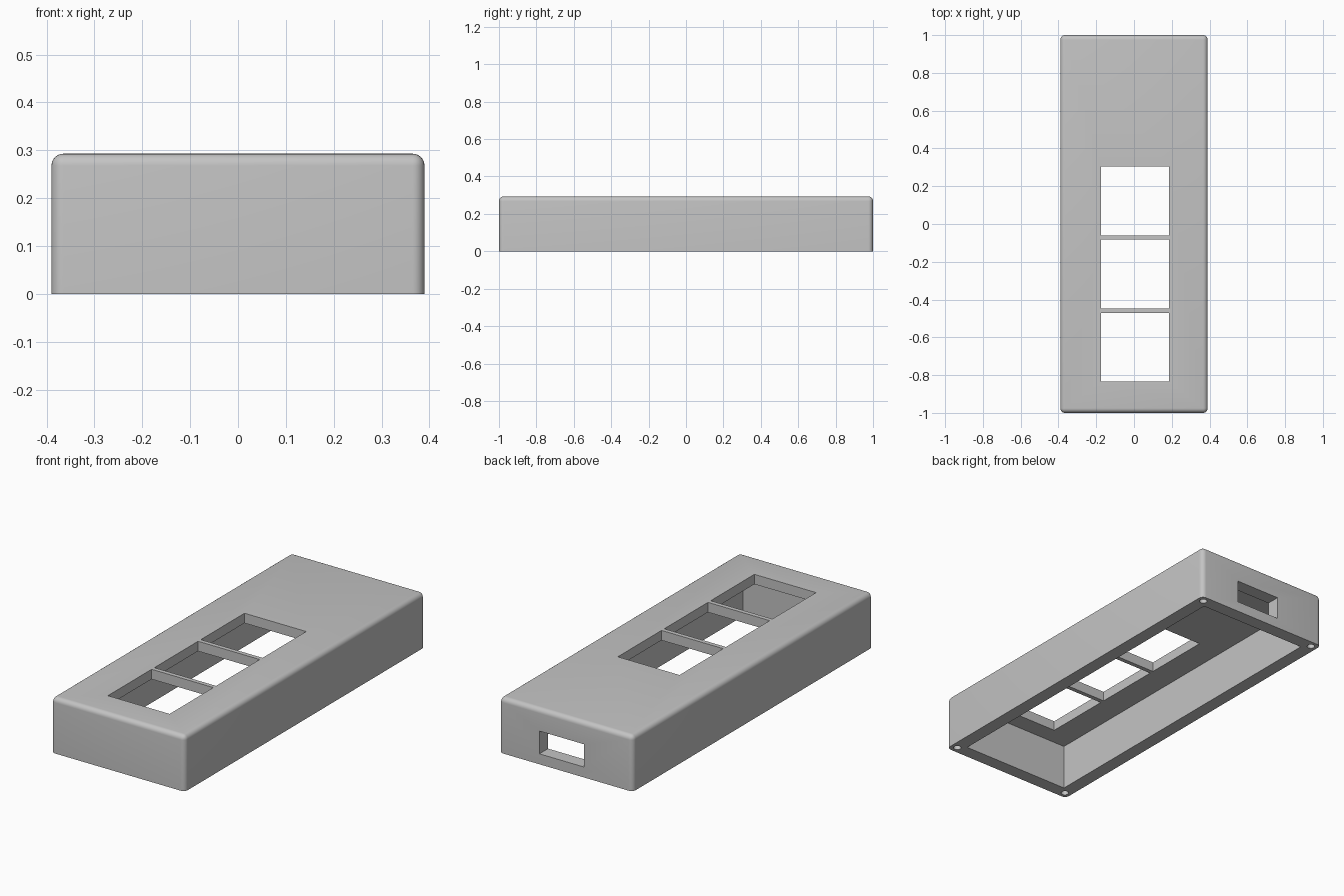
import bpy
import bmesh
import math

if "Cube" in bpy.data.objects:
    bpy.data.objects.remove(bpy.data.objects["Cube"], do_unlink=True)

HALF_X, HALF_Y, HEIGHT = 0.39, 1.0, 0.293
WALL, ROOF, ROUND = 0.072, 0.052, 0.025

grey = bpy.data.materials.new("plain grey")
grey.use_nodes = True
colour = (0.55, 0.55, 0.55, 1)
grey.diffuse_color = colour
grey.node_tree.nodes["Principled BSDF"].inputs["Base Color"].default_value = colour


def add_object(name, bm):
    mesh = bpy.data.meshes.new(name)
    bm.to_mesh(mesh)
    bm.free()
    mesh.materials.append(grey)
    obj = bpy.data.objects.new(name, mesh)
    bpy.context.collection.objects.link(obj)
    return obj


def box_mesh(low, high):
    bm = bmesh.new()
    bmesh.ops.create_cube(bm, size=1)
    for v in bm.verts:
        v.co = [(a + b) / 2 + c * (b - a) for a, b, c in zip(low, high, v.co)]
    return bm


def cut(target, cutter):
    cutter.hide_render = True
    mod = target.modifiers.new("cut", "BOOLEAN")
    mod.operation = "DIFFERENCE"
    mod.solver = "EXACT"
    mod.object = cutter
    bpy.context.view_layer.objects.active = target
    bpy.ops.object.modifier_apply(modifier=mod.name)
    bpy.data.objects.remove(cutter, do_unlink=True)


# Outer case, rounded everywhere except the open bottom rim
bm = box_mesh((-HALF_X, -HALF_Y, 0), (HALF_X, HALF_Y, HEIGHT))
edges = [e for e in bm.edges if any(v.co.z > 0.01 for v in e.verts)]
bmesh.ops.bevel(bm, geom=edges, offset=ROUND, segments=6, profile=0.5, affect="EDGES")
case = add_object("case_shell", bm)

# Hollow inside, open at the bottom
cut(case, add_object("cavity_cutter", box_mesh(
    (WALL - HALF_X, WALL - HALF_Y, -0.1), (HALF_X - WALL, HALF_Y - WALL, HEIGHT - ROOF))))

# Three square openings in the top
for i in range(3):
    y = 0.122 - 0.387 * i
    cut(case, add_object("window_cutter", box_mesh(
        (-0.175, y - 0.182, 0.2), (0.185, y + 0.182, 0.4))))

# Port slot through the back wall
cut(case, add_object("slot_cutter", box_mesh((-0.105, 0.85, 0.055), (0.155, 1.1, 0.175))))

# Screw holes in the corners of the bottom rim
for sx in (-1, 1):
    for sy in (-1, 1):
        bm = bmesh.new()
        bmesh.ops.create_cone(bm, cap_ends=True, segments=24, radius1=0.019, radius2=0.019, depth=0.3)
        bmesh.ops.translate(bm, verts=bm.verts,
                            vec=(sx * (HALF_X - 0.036), sy * (HALF_Y - 0.036), 0))
        cut(case, add_object("screw_hole_cutter", bm))

# Smooth the rounded edges and keep the rest crisp
bpy.ops.object.select_all(action="DESELECT")
case.select_set(True)
bpy.context.view_layer.objects.active = case
bpy.ops.object.shade_smooth_by_angle(angle=math.radians(30))
